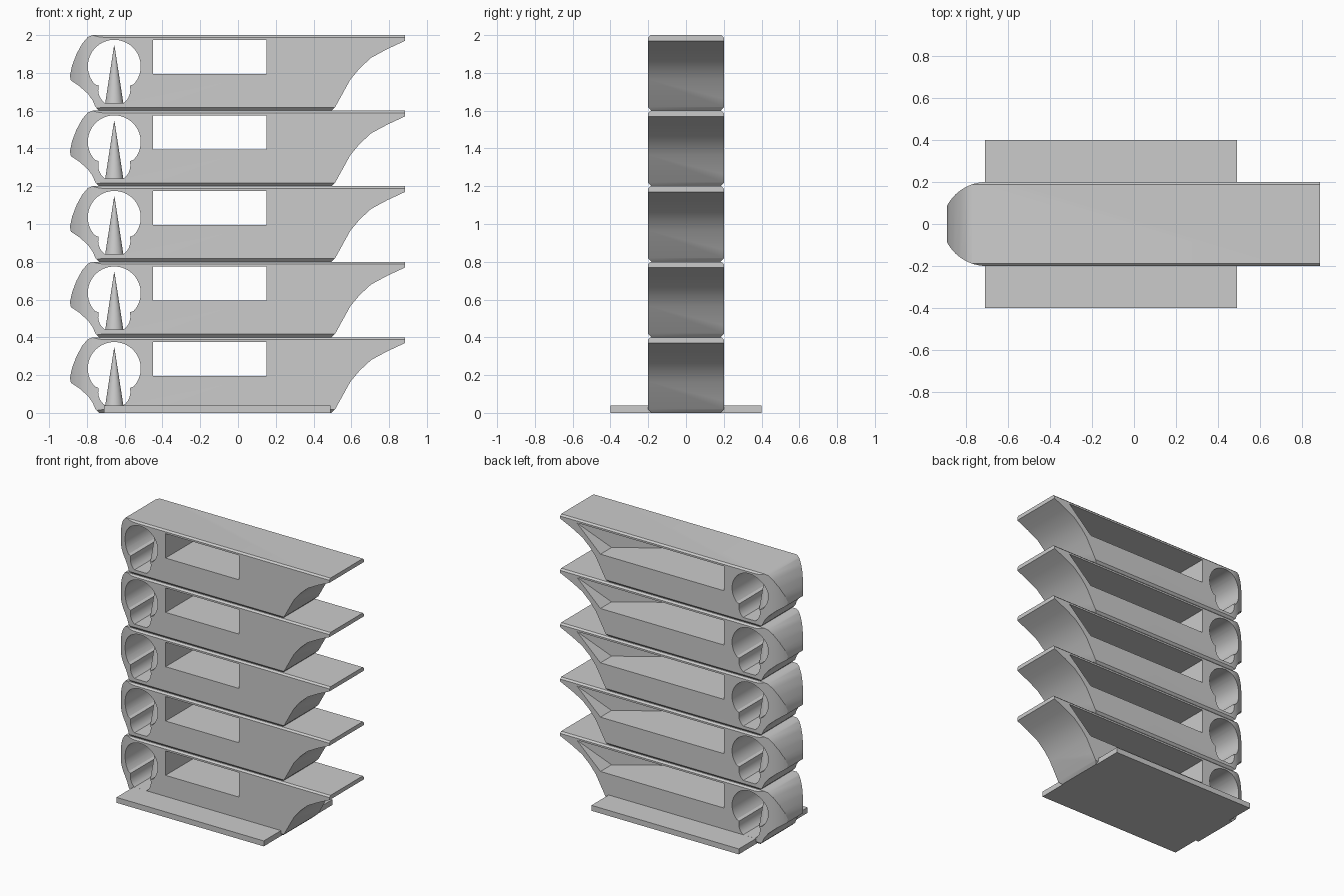
import bpy, bmesh, math
from mathutils import Vector

if "Cube" in bpy.data.objects:
    bpy.data.objects.remove(bpy.data.objects["Cube"])

grey = bpy.data.materials.new("plain grey")
grey.diffuse_color = (0.6, 0.6, 0.6, 1)
grey.use_nodes = True
grey.node_tree.nodes["Principled BSDF"].inputs["Base Color"].default_value = grey.diffuse_color


def add_object(name, bm):
    bmesh.ops.recalc_face_normals(bm, faces=bm.faces)
    me = bpy.data.meshes.new(name)
    bm.to_mesh(me)
    bm.free()
    me.materials.append(grey)
    ob = bpy.data.objects.new(name, me)
    bpy.context.collection.objects.link(ob)
    return ob


def prism(name, pts, axis, lo, hi):
    """Extrude a 2D outline along one axis."""
    def place(p, d):
        c = list(p)
        c.insert(axis, d)
        return Vector(c)
    bm = bmesh.new()
    f = bm.faces.new([bm.verts.new(place(p, lo)) for p in pts])
    new = bmesh.ops.extrude_face_region(bm, geom=[f])["geom"]
    shift = place((0, 0), hi - lo)
    bmesh.ops.translate(bm, vec=shift, verts=[v for v in new if isinstance(v, bmesh.types.BMVert)])
    return add_object(name, bm)


def combine(ob, tool, operation):
    mod = ob.modifiers.new(operation.lower(), "BOOLEAN")
    mod.operation, mod.object, mod.solver = operation, tool, "EXACT"
    bpy.context.view_layer.update()
    me = bpy.data.meshes.new_from_object(ob.evaluated_get(bpy.context.evaluated_depsgraph_get()))
    ob.modifiers.clear()
    ob.data = me
    bpy.data.objects.remove(tool)


def arc(cx, cy, rx, ry, a0, a1, n):
    return [(cx + rx * math.cos(math.radians(a0 + (a1 - a0) * i / n)),
             cy + ry * math.sin(math.radians(a0 + (a1 - a0) * i / n))) for i in range(n + 1)]


# Tier side profile: overhang on the right, rounded nose on the left
side = [(-0.735, 0), (0.495, 0), (0.515, 0.02), (0.595, 0.165), (0.645, 0.225), (0.705, 0.28),
        (0.79, 0.326), (0.885, 0.37), (0.885, 0.4), (-0.77, 0.4), (-0.795, 0.39), (-0.825, 0.355),
        (-0.855, 0.3), (-0.878, 0.24), (-0.89, 0.185), (-0.885, 0.16), (-0.84, 0.13),
        (-0.795, 0.09), (-0.77, 0.055), (-0.755, 0.02)]
tier = prism("tier_1", side, 1, -0.25, 0.25)

# Chamfered cross-section
w, c, b = 0.2, 0.012, 0.018
section = [(-w + b, 0), (w - b, 0), (w, b), (w, 0.4 - c), (w - c, 0.4),
           (-w + c, 0.4), (-w, 0.4 - c), (-w, b)]
combine(tier, prism("section", section, 0, -1.2, 1.2), "INTERSECT")

# Nose rounded in plan
plan = [(1, -0.2)] + [(1, 0.2)] + arc(-0.70, 0, 0.21, 0.2, 90, 270, 32)
combine(tier, prism("plan", plan, 2, -0.1, 0.5), "INTERSECT")

# Window: narrow in front, widening diagonally to the back under the overhang
bm = bmesh.new()
for p in [(-0.45, -0.25, 0.195), (-0.45, 0.25, 0.195), (-0.45, -0.25, 0.375), (-0.45, 0.25, 0.375),
          (0.075, -0.25, 0.195), (0.075, -0.25, 0.375), (0.557, 0.071, 0.195), (0.557, 0.25, 0.195),
          (0.75, 0.2, 0.375), (0.75, 0.25, 0.375)]:
    bm.verts.new(p)
bmesh.ops.convex_hull(bm, input=bm.verts)
combine(tier, add_object("window", bm), "DIFFERENCE")

# Keyhole: large round hole merging with a small flat-bottomed one
cx = -0.655
hole = arc(cx, 0.235, 0.14, 0.14, -43, 223, 48) + arc(cx, 0.11, 0.085, 0.085, 165, 235, 8)
hole += [(2 * cx - x, z) for x, z in reversed(arc(cx, 0.11, 0.085, 0.085, 165, 235, 8))]
combine(tier, prism("keyhole", hole, 1, -0.3, 0.3), "DIFFERENCE")

# Thin cone standing in the keyhole
bm = bmesh.new()
bmesh.ops.create_cone(bm, cap_ends=True, segments=32, radius1=0.048, radius2=0.001, depth=0.305)
bmesh.ops.translate(bm, vec=(cx, 0, 0.04 + 0.305 / 2), verts=bm.verts)
cone = add_object("cone_1", bm)

# Smooth curves, sharp edges
for ob in (tier, cone):
    bpy.ops.object.select_all(action="DESELECT")
    ob.select_set(True)
    bpy.context.view_layer.objects.active = ob
    bpy.ops.object.shade_smooth_by_angle(angle=math.radians(28))

# Stack five tiers
for i in range(1, 5):
    for ob, name in ((tier, "tier"), (cone, "cone")):
        copy = ob.copy()
        copy.name = f"{name}_{i + 1}"
        copy.location.z = 0.4 * i
        bpy.context.collection.objects.link(copy)

# Base plate
prism("base_plate", [(-0.71, -0.4), (0.49, -0.4), (0.49, 0.4), (-0.71, 0.4)], 2, 0, 0.04)
